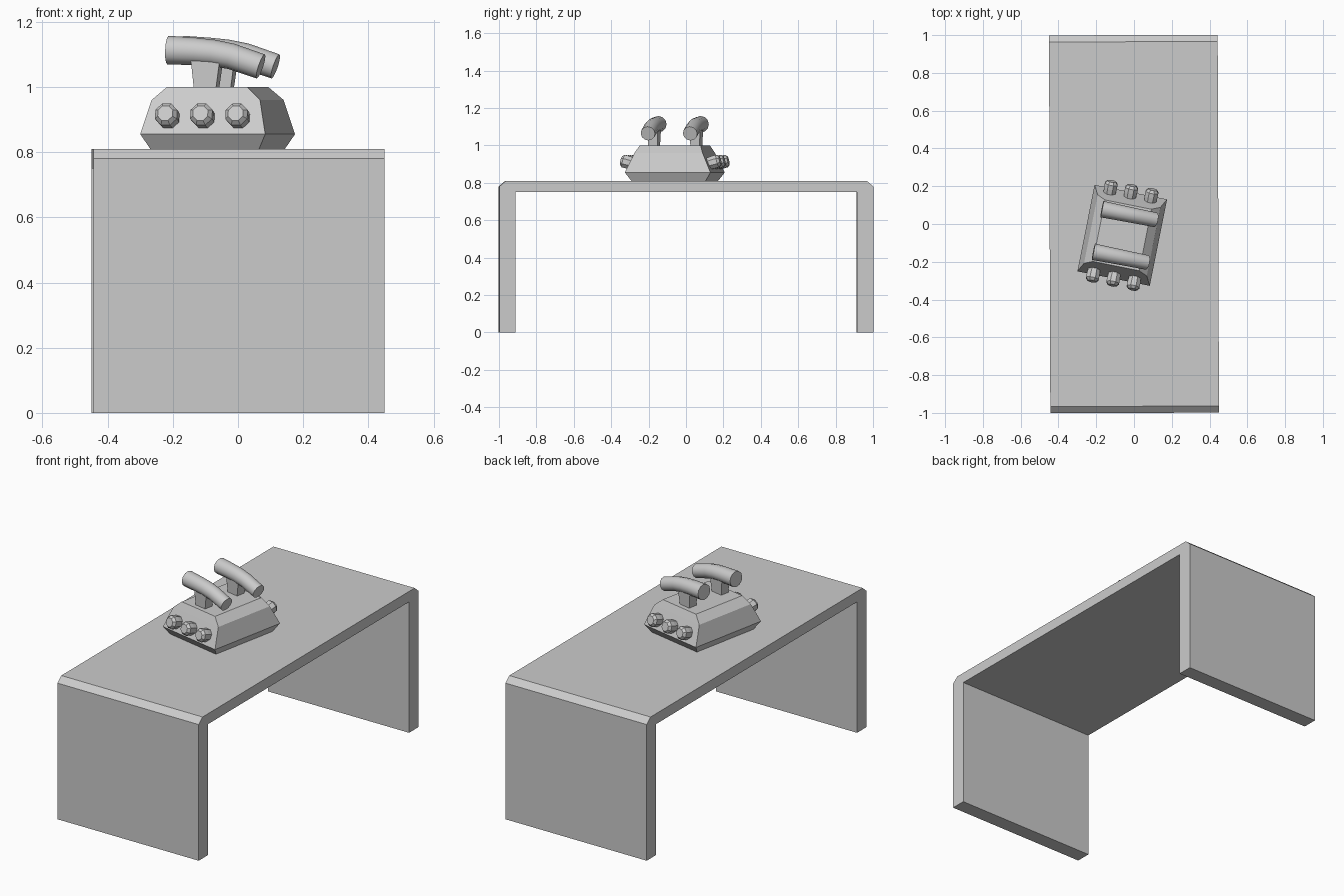
import bpy, bmesh
from math import sin, cos, pi, radians
from mathutils import Matrix, Vector

if "Cube" in bpy.data.objects:
    bpy.data.objects.remove(bpy.data.objects["Cube"])

# placement of the control unit on the table
PLACE = Matrix.Translation((-0.0625, -0.06, 0)) @ Matrix.Rotation(radians(-11.3), 4, 'Z')


def loft(name, rings, matrix=Matrix(), smooth=False):
    """Closed solid skinned through a list of equal-length point rings."""
    bm = bmesh.new()
    rows = [[bm.verts.new(p) for p in ring] for ring in rings]
    n = len(rows[0])
    for a, b in zip(rows, rows[1:]):
        for i in range(n):
            j = (i + 1) % n
            bm.faces.new((a[i], a[j], b[j], b[i]))
    bm.faces.new(rows[0][::-1])
    bm.faces.new(rows[-1])
    bmesh.ops.recalc_face_normals(bm, faces=bm.faces)
    mesh = bpy.data.meshes.new(name)
    bm.to_mesh(mesh)
    bm.free()
    obj = bpy.data.objects.new(name, mesh)
    bpy.context.collection.objects.link(obj)
    obj.matrix_world = matrix
    if smooth:
        bpy.ops.object.select_all(action='DESELECT')
        obj.select_set(True)
        bpy.context.view_layer.objects.active = obj
        bpy.ops.object.shade_smooth_by_angle(angle=radians(35))
    return obj


def rect(hx, hy, z, cx=0, cy=0):
    return [(cx - hx, cy - hy, z), (cx + hx, cy - hy, z),
            (cx + hx, cy + hy, z), (cx - hx, cy + hy, z)]


# table: bent slab profile with chamfered upper corners, extruded along x
half = [(0.914, 0.75), (0.914, 0), (1, 0), (1, 0.78), (0.965, 0.81)]
profile = half + [(-y, z) for y, z in reversed(half)]
loft("table", [[(x, y, z) for y, z in profile] for x in (-0.4465, 0.4465)],
     Matrix.Rotation(0.0035, 4, 'Z'))

# control box: stacked rectangles
loft("control_box", [rect(0.169, 0.201, 0.808), rect(0.1955, 0.2335, 0.855),
                     rect(0.1695, 0.185, 0.96), rect(0.125, 0.166, 1.0)], PLACE)

# knobs: three on the front and three on the back, tilted slightly upward
knob_profile = [(0.032, -0.02), (0.037, 0.025), (0.037, 0.05), (0.025, 0.064)]
knob_rings = [[(r * cos(2 * pi * (i + 0.5) / 8), r * sin(2 * pi * (i + 0.5) / 8), h)
               for i in range(8)] for r, h in knob_profile]
for side, turn in (("front", 0), ("back", pi)):
    for i in (-1, 0, 1):
        m = (PLACE @ Matrix.Rotation(turn, 4, 'Z')
             @ Matrix.Translation((0.11 * i, -0.208, 0.903))
             @ Matrix.Rotation(radians(75), 4, 'X'))
        loft(f"{side}_knob_{i + 2}", knob_rings, m)

# handles: bent grip on a tapered stem
path = [(-0.1325, 1.113, 0.044), (-0.046, 1.109, 0.042), (0.01, 1.104, 0.041),
        (0.065, 1.094, 0.040), (0.158, 1.063, 0.039)]
grip = []
for k, (x, z, r) in enumerate(path):
    a, b = path[max(k - 1, 0)], path[min(k + 1, len(path) - 1)]
    t = Vector((b[0] - a[0], 0, b[1] - a[1])).normalized()
    up = Vector((-t.z, 0, t.x))
    grip.append([Vector((x, 0, z)) + up * r * sin(2 * pi * i / 12)
                 + Vector((0, r * cos(2 * pi * i / 12), 0)) for i in range(12)])
for side, y in (("front", -0.115), ("back", 0.115)):
    m = PLACE @ Matrix.Translation((0, y, 0))
    loft(f"{side}_grip", grip, m, smooth=True)
    loft(f"{side}_stem", [rect(0.034, 0.025, 0.99, -0.012), rect(0.046, 0.029, 1.09, -0.01)], m)
